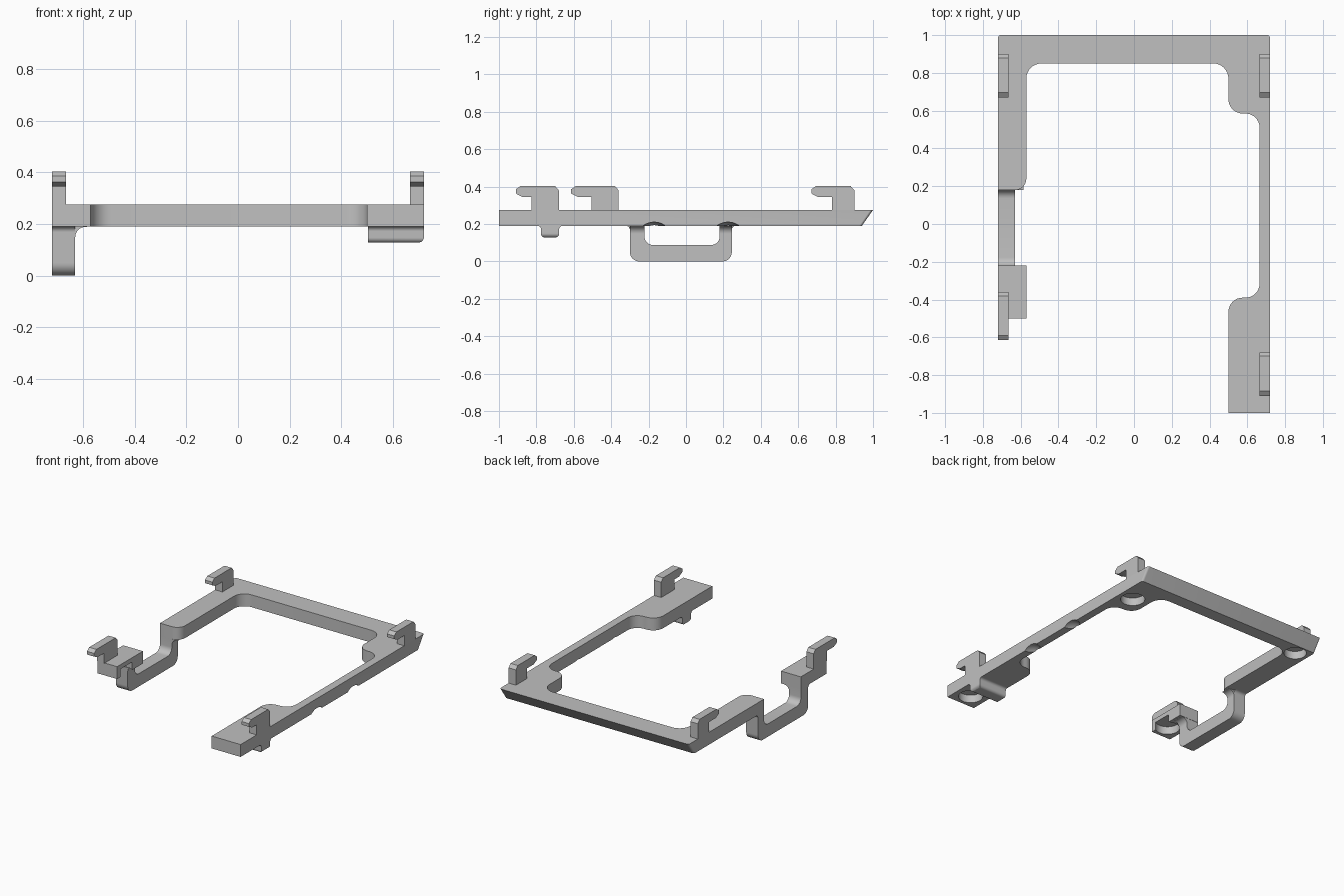
import bpy
import bmesh
from math import pi, sin, tan
from mathutils import Vector

if "Cube" in bpy.data.objects:
    bpy.data.objects.remove(bpy.data.objects["Cube"], do_unlink=True)

# Single plain material
GREY = (0.53, 0.53, 0.53, 1)
mat = bpy.data.materials.new("plain_grey")
mat.use_nodes = True
mat.diffuse_color = GREY
mat.node_tree.nodes["Principled BSDF"].inputs["Base Color"].default_value = GREY

Z0, Z1 = 0.19, 0.275      # slab underside and top
EDGE = 0.72               # outer side of the frame


def rounded(points, steps=8):
    """Outline in which points given as (a, b, radius) become arcs."""
    out = []
    for i, p in enumerate(points):
        c = Vector((p[0], p[1], 0))
        if len(p) == 2:
            out.append(c)
            continue
        before, after = points[i - 1], points[(i + 1) % len(points)]
        u = (Vector((before[0], before[1], 0)) - c).normalized()
        v = (Vector((after[0], after[1], 0)) - c).normalized()
        angle = u.angle(v)
        cut, turn = p[2] / tan(angle / 2), pi - angle
        start, end = c + u * cut, c + v * cut
        centre = c + (u + v).normalized() * (p[2] / sin(angle / 2))
        for k in range(steps + 1):
            t = turn * k / steps
            out.append(centre + ((start - centre) * sin(turn - t)
                                 + (end - centre) * sin(t)) / sin(turn))
    return out


def finish(name, bm):
    bmesh.ops.recalc_face_normals(bm, faces=bm.faces)
    mesh = bpy.data.meshes.new(name)
    bm.to_mesh(mesh)
    bm.free()
    mesh.materials.append(mat)
    ob = bpy.data.objects.new(name, mesh)
    bpy.context.collection.objects.link(ob)
    return ob


def prism(name, points, axis, lo, hi):
    """Extrude a rounded outline along one axis."""
    place = {"x": lambda p: (lo, p.x, p.y),
             "y": lambda p: (p.x, lo, p.y),
             "z": lambda p: (p.x, p.y, lo)}[axis]
    bm = bmesh.new()
    face = bm.faces.new([bm.verts.new(place(p)) for p in rounded(points)])
    new = bmesh.ops.extrude_face_region(bm, geom=[face])["geom"]
    verts = [g for g in new if isinstance(g, bmesh.types.BMVert)]
    shift = Vector([hi - lo if a == axis else 0 for a in "xyz"])
    bmesh.ops.translate(bm, verts=verts, vec=shift)
    return finish(name, bm)


def boolean(ob, cutter, operation="DIFFERENCE"):
    """Apply a boolean and drop the cutter."""
    mod = ob.modifiers.new("cut", "BOOLEAN")
    mod.object, mod.operation, mod.solver = cutter, operation, "EXACT"
    bpy.context.view_layer.update()
    graph = bpy.context.evaluated_depsgraph_get()
    mesh = bpy.data.meshes.new_from_object(ob.evaluated_get(graph))
    ob.modifiers.clear()
    ob.data = mesh
    bpy.data.objects.remove(cutter, do_unlink=True)


def pocket(ob, x, y, radius=0.078, depth=0.055):
    """Round blind pocket in the underside."""
    bm = bmesh.new()
    bmesh.ops.create_cone(bm, cap_ends=True, segments=48, radius1=radius,
                          radius2=radius, depth=2 * depth)
    bmesh.ops.translate(bm, verts=bm.verts, vec=(x, y, Z0))
    boolean(ob, finish("pocket_cutter", bm))


def scallop(ob, y, radius=0.1):
    """Shallow dent in the lower outer edge of the thin arm."""
    bm = bmesh.new()
    bmesh.ops.create_uvsphere(bm, u_segments=48, v_segments=32, radius=radius)
    bmesh.ops.translate(bm, verts=bm.verts, vec=(EDGE, y, Z0 - 0.08))
    boolean(ob, finish("scallop_cutter", bm))


def hook(name, side, tip, stem, back):
    """Forward-pointing clip: tip, stem front and back positions in y."""
    outline = [(stem, Z1), (stem, 0.345), (tip + 0.035, 0.345), (tip, 0.363),
               (tip, 0.385), (tip + 0.025, 0.403), (back - 0.02, 0.403),
               (back, 0.38), (back, Z1)]
    lo, hi = sorted((side * (EDGE - 0.055), side * EDGE))
    return prism(name, outline, "x", lo, hi)


# Main frame: back bar, short arm and long arm
frame = prism("frame", [
    (-EDGE, 1, 0.015), (-EDGE, 0.18), (-0.57, 0.18, 0.06), (-0.57, 0.85, 0.08),
    (0.5, 0.85, 0.08), (0.5, 0.585, 0.075), (0.665, 0.585, 0.075),
    (0.665, -0.39, 0.075), (0.5, -0.39, 0.075), (0.5, -1), (EDGE, -1),
    (EDGE, 1, 0.015)], "z", Z0, Z1)

# Slanted back edge
for v in frame.data.vertices:
    if v.co.y > 0.95 and v.co.z < Z0 + 0.01:
        v.co.y -= 0.06

pocket(frame, 0.615, 0.72)
pocket(frame, 0.61, -0.9)
pocket(frame, -0.625, 0.86, 0.072)
for y in (-0.17, 0.225):
    scallop(frame, y)

# Separate front pad carried by the loop
pad = prism("front_pad", [(-EDGE, -0.5), (-0.57, -0.5), (-0.57, -0.22),
                          (-EDGE, -0.22)], "z", Z0, Z1)
pocket(pad, -0.615, -0.4)

# Hanging loop joining the pad to the short arm
prism("drop_loop", [
    (-0.325, Z0), (-0.3, Z0, 0.022), (-0.3, 0, 0.05), (0.245, 0, 0.05),
    (0.245, Z0, 0.022), (0.27, Z0), (0.18, Z0), (0.18, 0.088, 0.045),
    (-0.222, 0.088, 0.045), (-0.222, Z0)], "x", -EDGE, -0.63)

# Curved gussets beside the loop legs
for name, lo, hi in (("front_gusset", -0.3, -0.222), ("rear_gusset", 0.18, 0.245)):
    prism(name, [(-0.64, Z0), (-0.64, 0.14), (-0.63, 0.14), (-0.63, Z0 - 0.001, 0.04),
                 (-0.585, Z0 - 0.001), (-0.585, Z0)], "y", lo, hi)

# Rounded locating rib under the long arm
rib = prism("under_rib", [
    (-0.8, 0.2), (-0.8, Z0), (-0.775, Z0, 0.018), (-0.775, 0.128, 0.02),
    (-0.678, 0.128, 0.02), (-0.678, Z0, 0.018), (-0.655, Z0), (-0.655, 0.2)],
    "x", 0.503, EDGE)
boolean(rib, prism("rib_end", [(0.4, 0.3), (0.4, 0.128), (EDGE, 0.128, 0.022),
                               (EDGE, 0.3)], "y", -0.9, -0.5), "INTERSECT")

# Clips
hook("pad_hook", -1, -0.615, -0.505, -0.36)
hook("front_hook", 1, -0.91, -0.825, -0.68)
for name, side in (("back_right_hook", -1), ("back_left_hook", 1)):
    hook(name, side, 0.67, 0.78, 0.9)

# Smooth the fillets, keep hard edges
for ob in bpy.context.collection.objects:
    if ob.type == "MESH":
        bpy.ops.object.select_all(action="DESELECT")
        ob.select_set(True)
        bpy.context.view_layer.objects.active = ob
        bpy.ops.object.shade_smooth_by_angle(angle=pi / 6)
